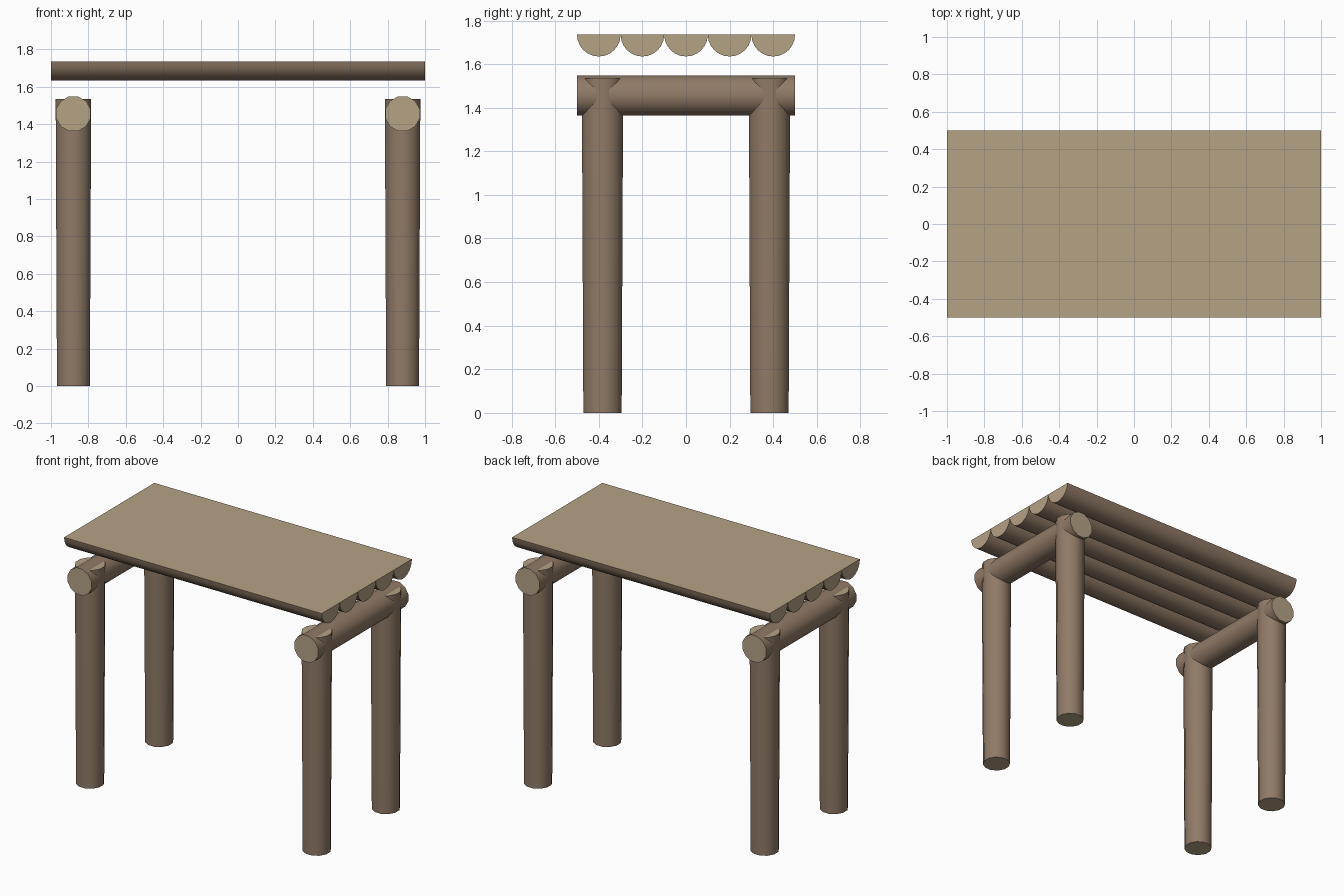
import bpy, bmesh, math
from mathutils import Matrix

if "Cube" in bpy.data.objects:
    bpy.data.objects.remove(bpy.data.objects["Cube"])


def material(name, rgb):
    mat = bpy.data.materials.new(name)
    mat.diffuse_color = (*rgb, 1)
    mat.use_nodes = True
    mat.node_tree.nodes["Principled BSDF"].inputs["Base Color"].default_value = mat.diffuse_color
    return mat


bark = material("bark", (0.28, 0.195, 0.133))
cut_wood = material("cut_wood", (0.46, 0.36, 0.235))


def make_log(name, profile, start, end, matrix, taper=1.0):
    """Sweep a closed 2D profile along local z; flat faces are cut wood."""
    bm = bmesh.new()
    a = [bm.verts.new((x, y, start)) for x, y in profile]
    b = [bm.verts.new((x * taper, y * taper, end)) for x, y in profile]
    n = len(profile)
    for i in range(n):
        j = (i + 1) % n
        face = bm.faces.new((a[i], a[j], b[j], b[i]))
        # The long edge closing a half round is the sawn top
        sawn = (a[i].co - a[j].co).length > 0.15
        face.material_index = 1 if sawn else 0
    for cap in (a[::-1], b):
        bm.faces.new(cap).material_index = 1
    bmesh.ops.transform(bm, matrix=matrix, verts=bm.verts)
    bmesh.ops.recalc_face_normals(bm, faces=bm.faces)
    mesh = bpy.data.meshes.new(name)
    bm.to_mesh(mesh)
    bm.free()
    mesh.materials.append(bark)
    mesh.materials.append(cut_wood)
    obj = bpy.data.objects.new(name, mesh)
    bpy.context.collection.objects.link(obj)
    bpy.ops.object.select_all(action='DESELECT')
    obj.select_set(True)
    bpy.context.view_layer.objects.active = obj
    bpy.ops.object.shade_smooth_by_angle(angle=math.radians(40))
    return obj


def arc(radius, first, last, count):
    return [(radius * math.cos(math.radians(first + (last - first) * i / count)),
             radius * math.sin(math.radians(first + (last - first) * i / count)))
            for i in range(count + 1)]


round_log = arc(1, 15, 375, 12)[:-1]
half_log = arc(0.1, 180, 360, 12)

for side, x in (("left", -0.88), ("right", 0.88)):
    # Upright posts, slightly wider at the top
    for end, y in (("front", -0.383), ("back", 0.383)):
        make_log(f"{end}_{side}_leg", [(0.091 * u, 0.091 * v) for u, v in round_log],
                 0, 1.535, Matrix.Translation((x, y, 0)), 1.08)
    # Cross beam running front to back over the posts
    make_log(f"{side}_cross_beam", [(0.0958 * u, 0.0958 * v) for u, v in round_log],
             -0.5, 0.5,
             Matrix.Translation((x, 0, 1.456)) @ Matrix.Rotation(math.pi / 2, 4, 'X'))

# Split logs of the table top; local x,y,z map to world y,z,x
to_x = Matrix(((0, 0, 1, 0), (1, 0, 0, 0), (0, 1, 0, 0), (0, 0, 0, 1)))
for i in range(5):
    make_log(f"top_split_log_{i + 1}", half_log, -1, 1,
             Matrix.Translation((0, -0.4 + 0.2 * i, 1.735)) @ to_x)
